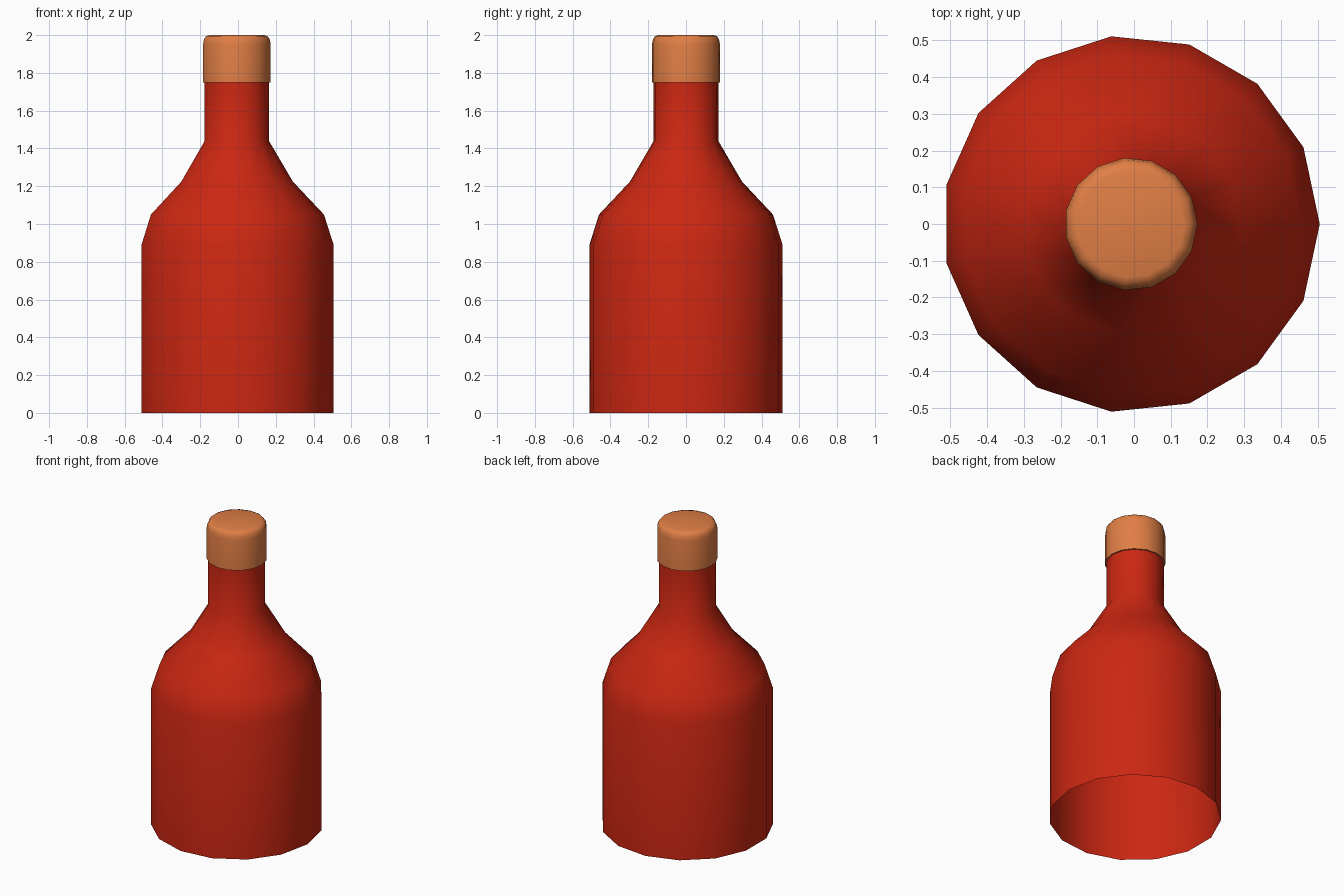
import bpy
import bmesh
import math

SIDES = 15
CENTRE_X = -0.008  # odd-sided outline, shifted so its bounds are centred

cube = bpy.data.objects.get("Cube")
if cube:
    bpy.data.objects.remove(cube, do_unlink=True)


def make_material(name, colour):
    mat = bpy.data.materials.new(name)
    mat.use_nodes = True
    mat.diffuse_color = colour
    mat.node_tree.nodes["Principled BSDF"].inputs["Base Color"].default_value = colour
    return mat


def lathe(name, profile, material, cap_top=False):
    """Turn a (radius, height) profile around the vertical axis."""
    bm = bmesh.new()
    rings = []
    for radius, z in profile:
        angles = [2 * math.pi * i / SIDES for i in range(SIDES)]
        rings.append([bm.verts.new((radius * math.cos(a), radius * math.sin(a), z))
                      for a in angles])
    for low, high in zip(rings, rings[1:]):
        for i in range(SIDES):
            j = (i + 1) % SIDES
            bm.faces.new((low[i], low[j], high[j], high[i]))
    if cap_top:
        bm.faces.new(rings[-1])
    mesh = bpy.data.meshes.new(name)
    bm.to_mesh(mesh)
    bm.free()
    mesh.materials.append(material)
    obj = bpy.data.objects.new(name, mesh)
    obj.location.x = CENTRE_X
    bpy.context.collection.objects.link(obj)
    bpy.ops.object.select_all(action="DESELECT")
    obj.select_set(True)
    bpy.context.view_layer.objects.active = obj
    bpy.ops.object.shade_smooth_by_angle(angle=math.radians(50))
    return obj


red = make_material("bottle red", (0.6, 0.02, 0.006, 1))
tan = make_material("cork orange", (0.75, 0.21, 0.06, 1))

# Bottle: open underneath, straight wall, sloped shoulder and neck
lathe("bottle_body", [(0.514, 0), (0.514, 0.89), (0.463, 1.05), (0.298, 1.225),
                      (0.172, 1.44), (0.172, 1.75)], red)

# Stopper: small lip over the neck, rounded top edge
lathe("stopper", [(0.172, 1.75), (0.181, 1.75), (0.181, 1.95), (0.176, 1.977),
                  (0.165, 1.994), (0.146, 2.0)], tan, cap_top=True)
